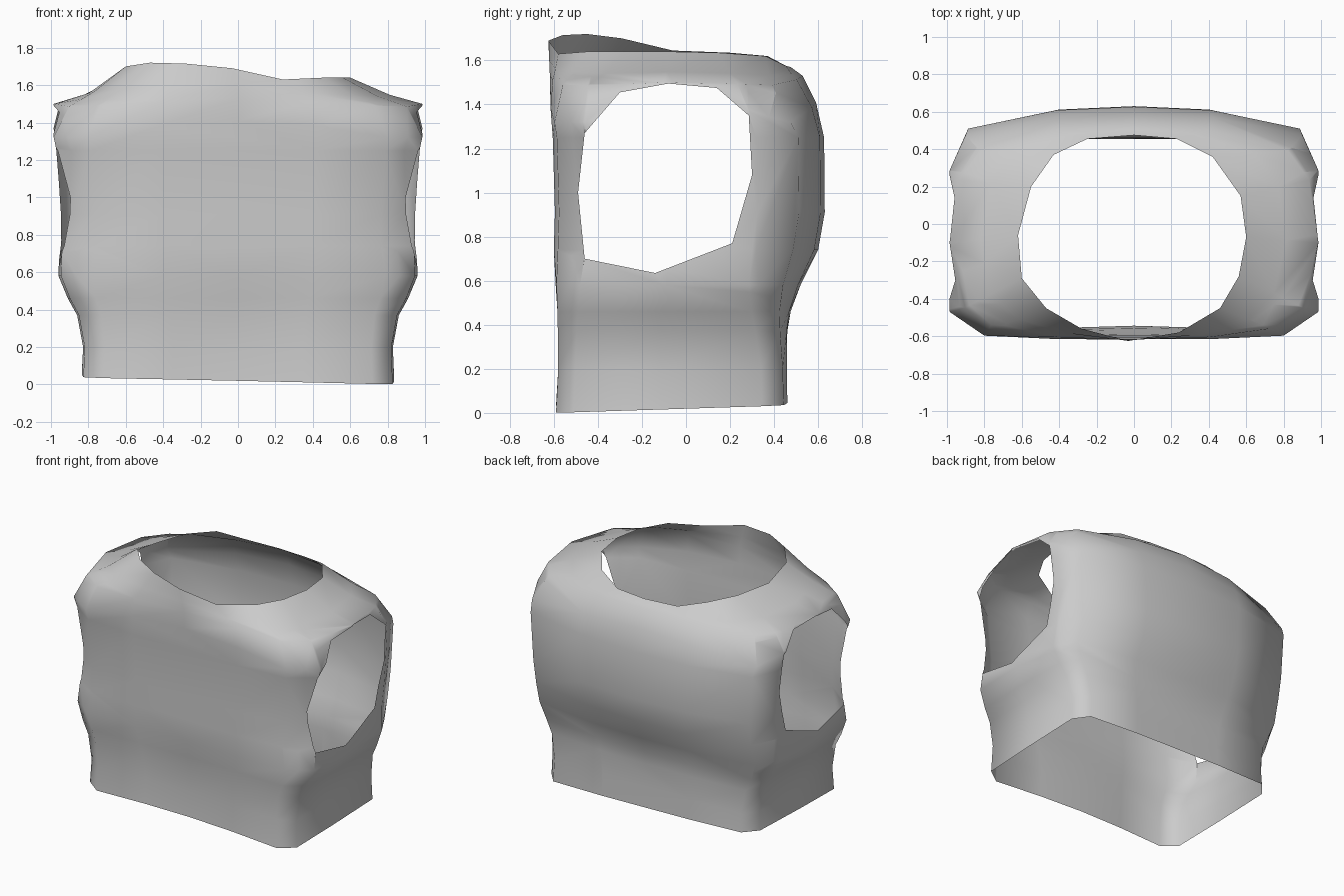
import bpy, bmesh
from mathutils import Vector

if "Cube" in bpy.data.objects:
    bpy.data.objects.remove(bpy.data.objects["Cube"])


def mirror(half):
    return half + [(-u, v) for u, v in half[-2:0:-1]]


# Half cross-sections, front centre to back centre, as fractions of half width / half depth
CHEST = mirror([(0, -1), (.42, -1), (.8, -.97), (.985, -.76), (1, -.1), (.985, .5), (.9, .81), (.42, .97), (0, 1)])
WAIST = mirror([(0, -.93), (.42, -.95), (.86, -1), (.99, -.85), (1, -.1), (1, .78), (.9, .97), (.42, 1), (0, 1)])

# Body rings: height, half width, front y, back y, waist-to-chest blend
RINGS = [(.03, .835, -.59, .46, 0), (.2, .828, -.58, .455, 0), (.37, .86, -.585, .46, .2),
         (.46, .91, -.59, .475, .4), (.58, .96, -.60, .52, .7), (.74, .955, -.60, .60, 1),
         (.91, .958, -.595, .63, 1), (1.25, .985, -.605, .627, 1), (1.41, 1, -.615, .59, 1),
         (1.5, .985, -.618, .53, 1)]

# Neck rim, front centre round the right side and back
NECK = [(-.03, -.625, 1.69), (.24, -.58, 1.63), (.46, -.45, 1.64), (.56, -.28, 1.64),
        (.6, -.07, 1.64), (.57, .15, 1.635), (.42, .36, 1.62), (.23, .455, 1.575),
        (0, .475, 1.57), (-.25, .455, 1.575), (-.43, .37, 1.62), (-.55, .2, 1.635),
        (-.62, -.06, 1.645), (-.6, -.29, 1.70), (-.47, -.45, 1.72), (-.28, -.56, 1.715)]

# Armhole outline in side view (y, z), counter-clockwise
ARM = [(-.46, .7), (-.14, .635), (.21, .77), (.3, 1.08), (.285, 1.35), (.14, 1.475),
       (-.08, 1.495), (-.3, 1.455), (-.46, 1.27), (-.49, 1.0)]


def ring(z, w, yf, yb, t):
    c, d = (yf + yb) / 2, (yb - yf) / 2
    pts = [Vector(a).lerp(Vector(b), t) for a, b in zip(WAIST, CHEST)]
    return [Vector((p.x * w, c + p.y * d, z)) for p in pts]


loft = [ring(*r) for r in RINGS]
# Slanted hem
for p, (u, v) in zip(loft[0], WAIST):
    p.z = .035 - .018 * u + .017 * v
# Round off the four shoulder corners; lift front and back centre
for i, (u, v) in enumerate(CHEST):
    k = max(0, min(1, (abs(u * v) - .3) / .4))
    loft[-2][i].z -= .09 * k
    q = loft[-1][i]
    q.z += .03 * (1 - abs(u)) - .015 * k
    q.x *= 1 - .07 * k
    q.y *= 1 - .07 * k
neck = [Vector(p) for p in NECK]
mid = [a.lerp(b, .45) for a, b in zip(loft[-1], neck)]
for p, (u, v) in zip(mid, CHEST):
    p.z -= .015 * abs(u)
loft += [mid, neck]

# Loft the shell
bm = bmesh.new()
rows = [[bm.verts.new(p) for p in r] for r in loft]
n = len(CHEST)
for a, b in zip(rows, rows[1:]):
    for i in range(n):
        j = (i + 1) % n
        bm.faces.new((a[i], a[j], b[j], b[i]))

# Cut an armhole through each side
edges = list(zip(ARM, ARM[1:] + ARM[:1]))


def inside(c):
    return all((b[0] - a[0]) * (c.z - a[1]) - (b[1] - a[1]) * (c.y - a[0]) > 0 for a, b in edges)


def side_faces():
    return [f for f in bm.faces if abs(f.calc_center_median().x) > .72
            and .5 < f.calc_center_median().z < 1.58]


for a, b in edges:
    faces = side_faces()
    geom = faces + list({e for f in faces for e in f.edges}) + list({v for f in faces for v in f.verts})
    bmesh.ops.bisect_plane(bm, geom=geom, dist=1e-5, plane_co=(0, a[0], a[1]),
                           plane_no=(0, b[1] - a[1], a[0] - b[0]))
hole = [f for f in side_faces() if inside(f.calc_center_median())]
bmesh.ops.delete(bm, geom=hole, context='FACES')
# Clear leftover cut lines so the sides shade cleanly
bmesh.ops.dissolve_limit(bm, angle_limit=.02, verts=bm.verts, edges=bm.edges)
bmesh.ops.recalc_face_normals(bm, faces=bm.faces)

# Torso shell object
mesh = bpy.data.meshes.new("torso_shell")
bm.to_mesh(mesh)
bm.free()
torso = bpy.data.objects.new("torso_shell", mesh)
bpy.context.collection.objects.link(torso)
for p in mesh.polygons:
    p.use_smooth = True
